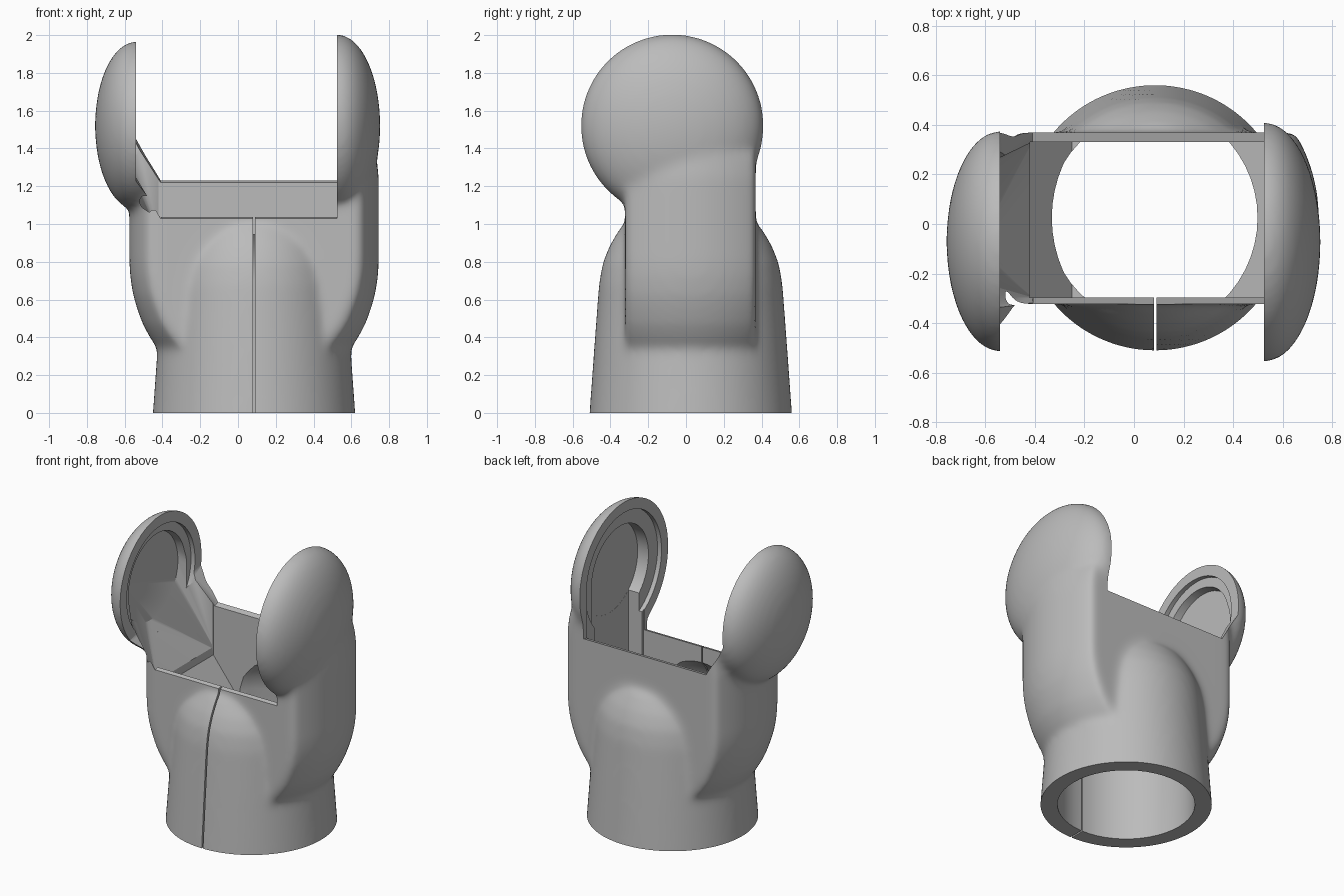
import bpy, bmesh, math
from mathutils import Vector

cube = bpy.data.objects.get("Cube")
if cube:
    bpy.data.objects.remove(cube, do_unlink=True)

grey = bpy.data.materials.new("plain grey")
grey.use_nodes = True
colour = (0.5, 0.5, 0.5, 1)
grey.diffuse_color = colour
grey.node_tree.nodes["Principled BSDF"].inputs["Base Color"].default_value = colour


def finish(bm, name):
    bmesh.ops.recalc_face_normals(bm, faces=bm.faces)
    mesh = bpy.data.meshes.new(name)
    bm.to_mesh(mesh)
    bm.free()
    mesh.materials.append(grey)
    ob = bpy.data.objects.new(name, mesh)
    bpy.context.collection.objects.link(ob)
    return ob


def skin(rings, name):
    """Closed skin over a row of equal rings."""
    bm = bmesh.new()
    loops = [[bm.verts.new(p) for p in ring] for ring in rings]
    n = len(loops[0])
    for a, b in zip(loops, loops[1:]):
        for i in range(n):
            j = (i + 1) % n
            bm.faces.new((a[i], a[j], b[j], b[i]))
    bm.faces.new(loops[0])
    bm.faces.new(loops[-1])
    return finish(bm, name)


def circle(r, h, centre, side=0, steps=64):
    """Ring of points about z, or about x when side is 1 or -1."""
    ring = []
    for k in range(steps):
        a = math.tau * k / steps
        u, v = r * math.cos(a), r * math.sin(a)
        ring.append(Vector(centre) + Vector((side * h, u, v) if side else (u, v, h)))
    return ring


def lathe(name, profile, centre, side=0, steps=64):
    return skin([circle(r, h, centre, side, steps) for r, h in profile], name)


def hull(name, points):
    bm = bmesh.new()
    for p in points:
        bm.verts.new(p)
    bmesh.ops.convex_hull(bm, input=bm.verts)
    bmesh.ops.delete(bm, geom=[v for v in bm.verts if not v.link_faces], context='VERTS')
    return finish(bm, name)


def prism(name, outline, y0, y1, shear=0.0, pivot=0.0):
    """Extrude an x-z outline along y, optionally rising with y."""
    return skin([[(x, y, z + shear * (y - pivot)) for x, z in outline] for y in (y0, y1)], name)


def box(name, x0, x1, y0, y1, z0, z1):
    return prism(name, [(x0, z0), (x1, z0), (x1, z1), (x0, z1)], y0, y1)


def modify(ob, kind, **settings):
    mod = ob.modifiers.new(kind.lower(), kind)
    for key, value in settings.items():
        setattr(mod, key, value)
    bpy.context.view_layer.objects.active = ob
    bpy.ops.object.modifier_apply(modifier=mod.name)


def combine(ob, other, operation):
    modify(ob, 'BOOLEAN', operation=operation, solver='EXACT', object=other)
    bpy.data.objects.remove(other, do_unlink=True)


FRONT, BACK = -0.323, 0.369
INNER_FRONT, INNER_BACK = -0.296, 0.331
TUBE = (0.085, 0.025, 0)
EARS = [  # side, centre, radius, depth, inward extension
    (-1, (-0.54, -0.07, 1.52), 0.447, 0.217, 0.14),
    (1, (0.525, -0.073, 1.52), 0.485, 0.228, 0.08),
]

# Round-sided yoke body, sliced flat at front and back
shoulder = [(0.4, 0.22), (0.505, 0.33), (0.552, 0.4), (0.59, 0.47), (0.619, 0.55),
            (0.642, 0.63), (0.656, 0.72), (0.661, 0.8), (0.661, 1.25), (0.647, 1.36),
            (0.6, 1.44), (0.5, 1.47)]
body = lathe("forked_socket", shoulder, TUBE, steps=96)
combine(body, box("slab", -2, 2, FRONT, BACK, -1, 3), 'INTERSECT')

# Tapered tube with a domed head
tube = lathe("tube", [(0.549, -0.2), (0.536, 0), (0.51, 0.36), (0.486, 0.68), (0.467, 0.79),
                      (0.432, 0.88), (0.38, 0.97), (0.31, 1.04), (0.15, 1.08), (0.02, 1.09)],
             TUBE, steps=96)
combine(body, tube, 'UNION')

# Domed round ears
for side, centre, radius, depth, extra in EARS:
    dome = [(radius, -extra)]
    for k in range(17):
        a = math.pi / 2 * (1 - k / 16.5)
        dome.append((radius * math.sin(a), depth * math.cos(a)))
    combine(body, lathe("ear", dome, centre, side), 'UNION')

# Soften the joins into fillets
modify(body, 'REMESH', mode='VOXEL', voxel_size=0.018)
modify(body, 'SMOOTH', factor=0.5, iterations=22)

# Flat foot and sloping mouth between the ears
combine(body, box("foot_cut", -2, 2, -2, 2, -1, 0), 'DIFFERENCE')
mouth = [(-0.41, 1.03), (0.525, 1.03), (0.525, 3), (-0.54, 3), (-0.54, 1.25)]
combine(body, prism("mouth_cut", mouth, -1.5, 1.5, 0.29, FRONT), 'DIFFERENCE')

# Bore up the tube, closing in under the dome
bore = [(0.43, -0.5), (0.43, 0.7), (0.412, 0.79), (0.36, 0.89), (0.28, 0.97)]
combine(body, lathe("bore_cut", bore, TUBE, steps=48), 'DIFFERENCE')

# Thin-walled chamber
chamber = [(-0.25, 0.66), (0.3, 0.66), (0.53, 0.8), (0.53, 1.5), (-0.42, 1.5), (-0.42, 0.88)]
combine(body, prism("chamber_cut", chamber, INNER_FRONT, INNER_BACK), 'DIFFERENCE')

# Shallow round step inside each ear
for side, centre, radius, depth, extra in EARS:
    step = [(radius - 0.075, -0.1), (radius - 0.075, 0.03)]
    combine(body, lathe("step_cut", step, centre, side), 'DIFFERENCE')

# One ear's recess flares down into the chamber
side, centre = EARS[0][:2]
flare = circle(0.3, 0.08, centre, side) + circle(0.34, -0.14, centre, side)
flare += [Vector((-0.41, y, z)) for y in (INNER_FRONT, INNER_BACK) for z in (0.92, 1.4)]
combine(body, hull("flare_cut", flare), 'DIFFERENCE')

# The other ear's recess continues down as a straight channel
side, centre = EARS[1][:2]
combine(body, lathe("recess_cut", [(0.31, -0.2), (0.31, 0.112)], centre, side), 'DIFFERENCE')
combine(body, box("channel_cut", 0.3, 0.636, -0.28, 0.237, 0.86, 1.5), 'DIFFERENCE')

# Narrow split down the front
combine(body, box("split_cut", 0.08, 0.09, -1, -0.2, -0.2, 1.2), 'DIFFERENCE')

bpy.ops.object.select_all(action='DESELECT')
body.select_set(True)
bpy.context.view_layer.objects.active = body
bpy.ops.object.shade_smooth_by_angle(angle=math.radians(32))
